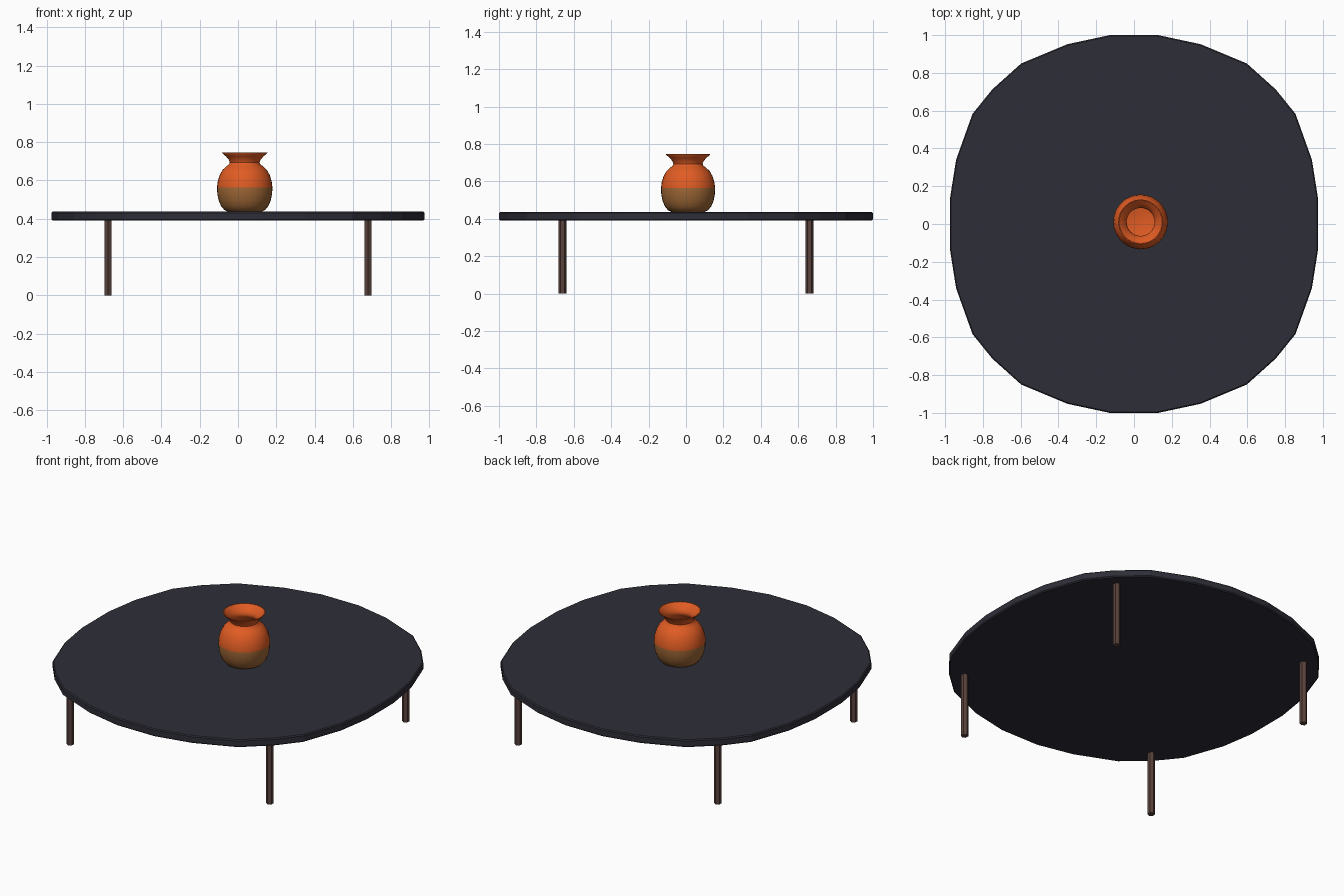
import bpy, bmesh, math

if "Cube" in bpy.data.objects:
    bpy.data.objects.remove(bpy.data.objects["Cube"])


def material(name, rgb):
    m = bpy.data.materials.new(name)
    m.diffuse_color = (*rgb, 1)
    m.use_nodes = True
    m.node_tree.nodes["Principled BSDF"].inputs["Base Color"].default_value = m.diffuse_color
    return m


slate = material("dark slate", (0.027, 0.027, 0.039))
wood = material("dark brown wood", (0.10, 0.055, 0.046))
orange = material("orange glaze", (0.75, 0.107, 0.017))
clay = material("brown clay", (0.34, 0.135, 0.036))


def add_object(name, bm, *mats):
    bmesh.ops.recalc_face_normals(bm, faces=bm.faces)
    me = bpy.data.meshes.new(name)
    bm.to_mesh(me)
    bm.free()
    ob = bpy.data.objects.new(name, me)
    bpy.context.collection.objects.link(ob)
    for m in mats:
        me.materials.append(m)
    return ob


# Table top: one quadrant of the outline, mirrored round
quad = [(0.975, 0.13), (0.942, 0.34), (0.855, 0.583), (0.75, 0.713),
        (0.597, 0.85), (0.352, 0.952), (0.128, 1.0)]
half = quad + [(-x, y) for x, y in reversed(quad)]
outline = half + [(-x, -y) for x, y in half]
bm = bmesh.new()
rings = []
for z, inset in [(0.391, 0.006), (0.397, 0), (0.431, 0), (0.437, 0.006)]:
    s = 1 - inset
    rings.append([bm.verts.new((x * s, y * s, z)) for x, y in outline])
n = len(outline)
for a, b in zip(rings, rings[1:]):
    for i in range(n):
        j = (i + 1) % n
        bm.faces.new((a[i], a[j], b[j], b[i]))
bm.faces.new(rings[0])
bm.faces.new(rings[-1])
add_object("table_top", bm, slate)

# Four hexagonal legs
for yname, sy in (("front", -1), ("back", 1)):
    for xname, sx in (("left", -1), ("right", 1)):
        bpy.ops.mesh.primitive_cylinder_add(
            vertices=6, radius=0.021, depth=0.393,
            location=(0.68 * sx, 0.661 * sy, 0.1965))
        leg = bpy.context.object
        leg.name = f"{yname}_{xname}_leg"
        leg.data.materials.append(wood)

# Vase: lathed hollow profile (radius, height), outside up then inside down
outer = [(0.088, 0.437), (0.107, 0.446), (0.124, 0.467), (0.136, 0.495),
         (0.143, 0.528), (0.145, 0.564), (0.141, 0.595), (0.131, 0.628),
         (0.116, 0.655), (0.096, 0.674), (0.082, 0.684), (0.078, 0.694),
         (0.083, 0.708), (0.098, 0.726), (0.118, 0.743), (0.119, 0.747)]
inner = [(0.114, 0.747), (0.095, 0.729), (0.080, 0.711), (0.074, 0.695),
         (0.078, 0.681), (0.110, 0.650), (0.134, 0.595), (0.138, 0.555),
         (0.130, 0.497), (0.105, 0.458), (0.080, 0.447)]
profile = outer + inner
SEG, split = 32, 5  # the outside is bare clay up to outer[split]
bm = bmesh.new()
rings = []
for r, z in profile:
    rings.append([bm.verts.new((0.035 + r * math.cos(2 * math.pi * i / SEG),
                                0.011 + r * math.sin(2 * math.pi * i / SEG), z))
                  for i in range(SEG)])
for k, (a, b) in enumerate(zip(rings, rings[1:])):
    for i in range(SEG):
        j = (i + 1) % SEG
        f = bm.faces.new((a[i], a[j], b[j], b[i]))
        f.material_index = 1 if k < split else 0
bm.faces.new(rings[0]).material_index = 1
bm.faces.new(rings[-1])
vase = add_object("vase", bm, orange, clay)
bpy.ops.object.select_all(action='DESELECT')
vase.select_set(True)
bpy.context.view_layer.objects.active = vase
bpy.ops.object.shade_smooth_by_angle(angle=math.radians(40))
